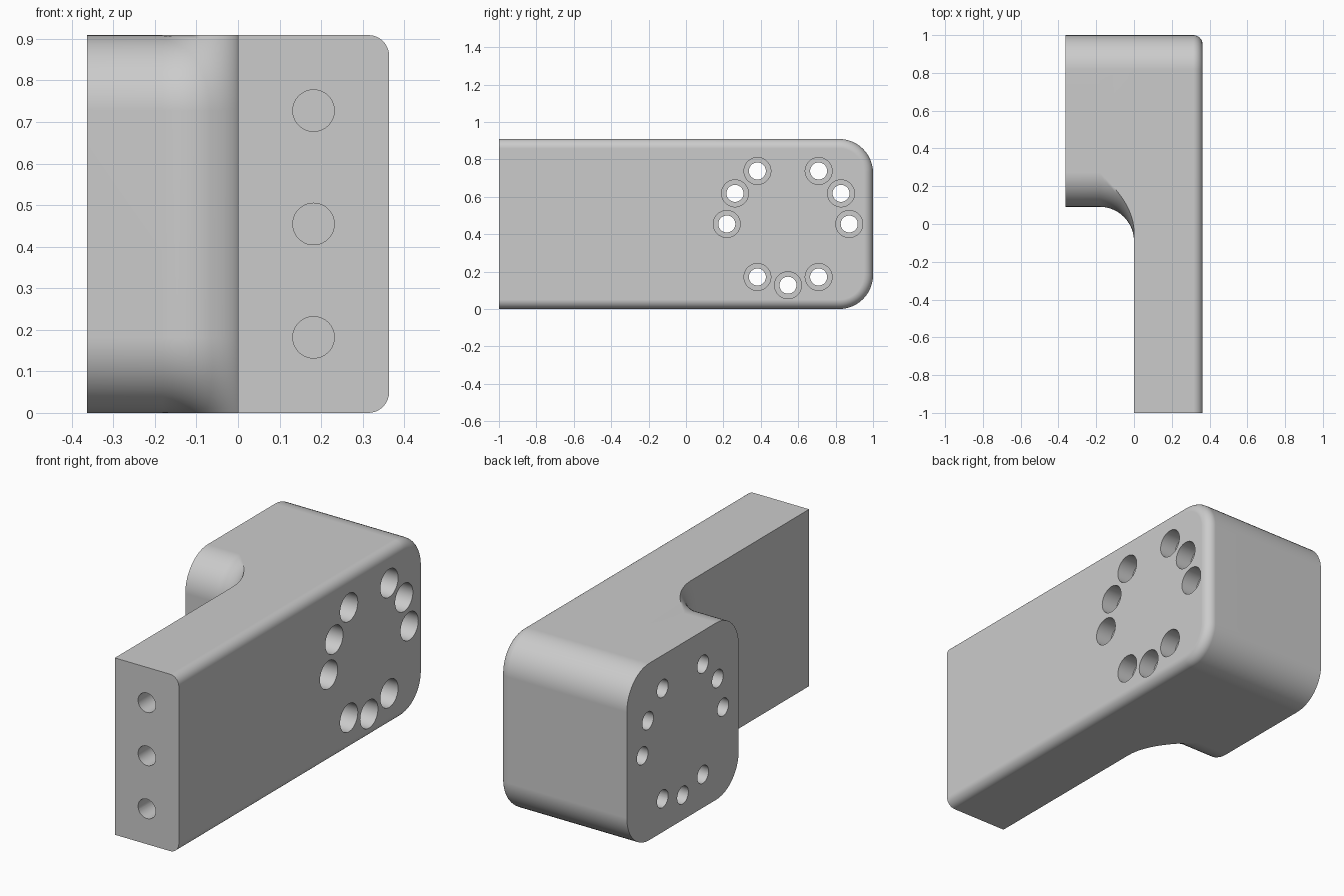
import bpy, bmesh, math
from mathutils import Matrix, Vector

if "Cube" in bpy.data.objects:
    bpy.data.objects.remove(bpy.data.objects["Cube"], do_unlink=True)

U = 2 / 11                      # design unit: 11 long, 5 high, 4 deep
H = 5 * U                       # height, and side of the square block
MID_Z, MID_Y = H / 2, 1 - H / 2
EDGE = 0.05                     # rounding of the plate's outer edge
STEPS = 12


def outline(x, swell=0.0, inset=0.0, plate=False):
    """Closed loop in the plane x; swell grows the front corners, inset shrinks it."""
    half = MID_Z - inset
    r = U - inset
    back = [(1 - U + r * math.sin(a), MID_Z + half - r + r * math.cos(a))
            for a in (math.pi / 2 * (1 - i / STEPS) for i in range(STEPS + 1))]
    # Front corner arc, cut off where it reaches the top plane
    R = U + swell
    start = math.asin(U / R)
    front = []
    for i in range(STEPS + 1):
        a = start * (1 - i / STEPS)
        front.append((1 - H + U - R * math.cos(a), H - U + R * math.sin(a)))
    seam = front[0][0]
    if plate:
        k = half / MID_Z
        front = [(-1, MID_Z + (z - MID_Z) * k) for y, z in front]
    upper = back + [(seam, MID_Z + half)] + front
    lower = [(y, 2 * MID_Z - z) for y, z in reversed(upper)]
    return [(x, y, z) for y, z in upper + lower]


# Stations along x: block, cove, then plate with rounded outer edge
loops = [outline(-2 * U)]
for i in range(STEPS + 1):
    a = math.pi / 2 * i / STEPS
    loops.append(outline(-U + U * math.sin(a), swell=U * (1 - math.cos(a))))
loops.append(outline(0, swell=U, plate=True))
for i in range(9):
    a = math.pi / 2 * i / 8
    loops.append(outline(2 * U - EDGE + EDGE * math.sin(a), swell=U,
                         inset=EDGE * (1 - math.cos(a)), plate=True))

bm = bmesh.new()
shared = {}


def vert(p):
    key = tuple(round(c, 5) + 0.0 for c in p)
    if key not in shared:
        shared[key] = bm.verts.new(p)
    return shared[key]


def face(points):
    corners = list(dict.fromkeys(vert(p) for p in points))
    if len(corners) > 2:
        bm.faces.new(corners)


for a, b in zip(loops, loops[1:]):
    for i in range(len(a)):
        j = (i + 1) % len(a)
        face((a[i], a[j], b[j], b[i]))
face(loops[0])
face(loops[-1])
bmesh.ops.recalc_face_normals(bm, faces=bm.faces)

grey = bpy.data.materials.new("plain_grey")
grey.use_nodes = True
colour = (0.6, 0.6, 0.6, 1)
grey.diffuse_color = colour
grey.node_tree.nodes["Principled BSDF"].inputs["Base Color"].default_value = colour


def add_object(name, bm):
    mesh = bpy.data.meshes.new(name)
    bm.to_mesh(mesh)
    bm.free()
    mesh.materials.append(grey)
    obj = bpy.data.objects.new(name, mesh)
    bpy.context.collection.objects.link(obj)
    return obj


bracket = add_object("mounting_bracket", bm)
bpy.context.view_layer.objects.active = bracket
bracket.select_set(True)


def drill(centres, axis, radius, length):
    """Cut equal round holes centred at the given points."""
    cut = bmesh.new()
    turn = Vector((0, 0, 1)).rotation_difference(Vector(axis)).to_matrix().to_4x4()
    for c in centres:
        bmesh.ops.create_cone(cut, cap_ends=True, segments=40, radius1=radius,
                              radius2=radius, depth=length,
                              matrix=Matrix.Translation(c) @ turn)
    cutter = add_object("hole_cutter", cut)
    cutter.hide_render = True
    mod = bracket.modifiers.new("holes", "BOOLEAN")
    mod.operation = "DIFFERENCE"
    mod.solver = "EXACT"
    mod.object = cutter
    bpy.ops.object.modifier_apply(modifier=mod.name)
    bpy.data.objects.remove(cutter, do_unlink=True)


# Bolt circle through the block, counterbored on the plate's outer side
ring = []
for degrees in (0, 30, 60, 120, 150, 180, 240, 270, 300):
    a = math.radians(degrees)
    ring.append((MID_Y + 1.8 * U * math.cos(a), MID_Z + 1.8 * U * math.sin(a)))
drill([(0, y, z) for y, z in ring], (1, 0, 0), U / 4, 1)
drill([(2 * U, y, z) for y, z in ring], (1, 0, 0), 0.072, U)

# Three blind holes in the narrow front end
drill([(U, -1, U * k) for k in (1, 2.5, 4)], (0, 1, 0), 0.05, 4 * U)

bpy.ops.object.shade_smooth_by_angle(angle=math.radians(30))
weighted = bracket.modifiers.new("even_normals", "WEIGHTED_NORMAL")
weighted.keep_sharp = True
